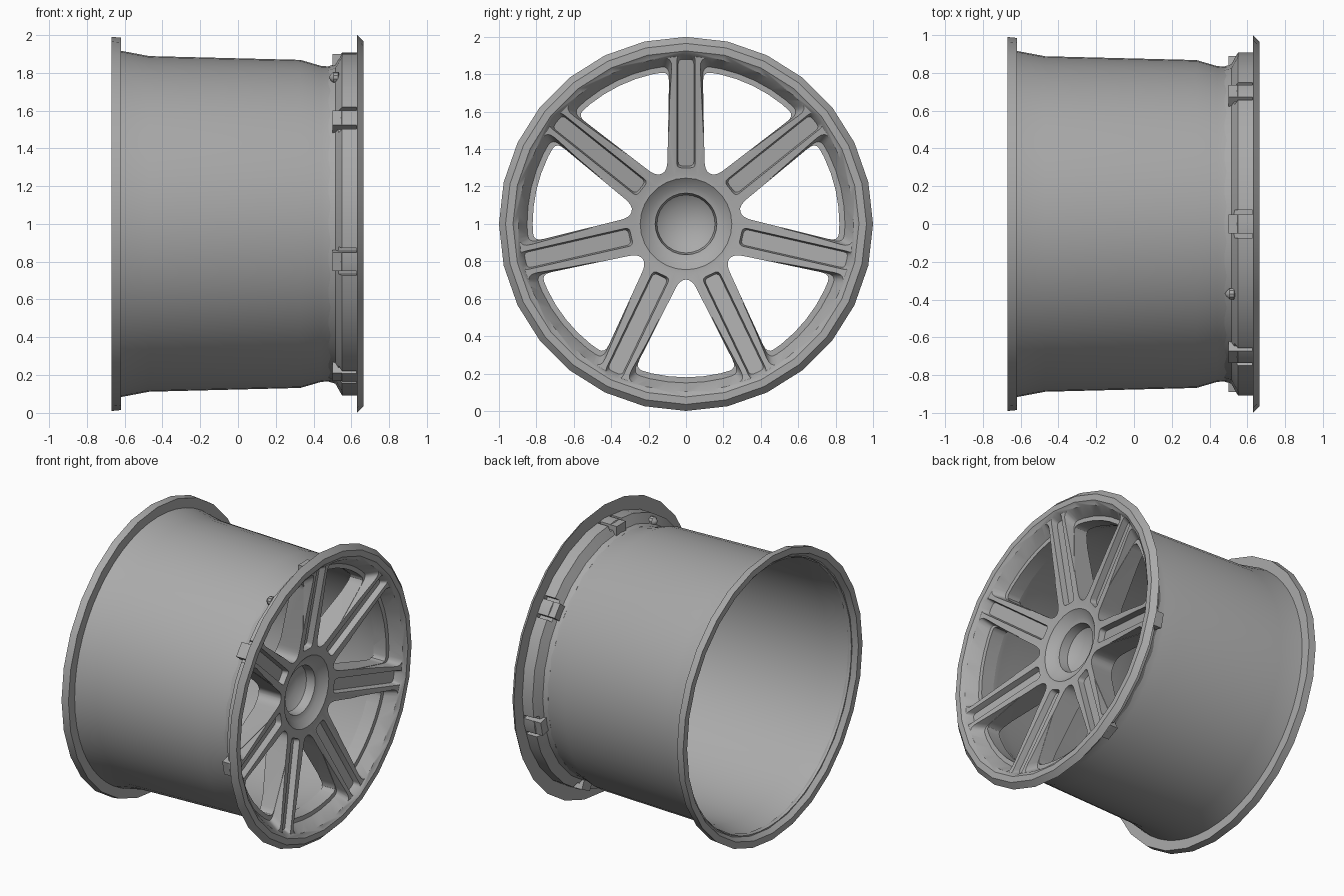
import bpy, bmesh, math
from mathutils import Vector

if "Cube" in bpy.data.objects:
    bpy.data.objects.remove(bpy.data.objects["Cube"])

N = 7                       # spokes
CZ = 1.0                    # axle height
grey = bpy.data.materials.new("dark_grey")
grey.diffuse_color = (0.4, 0.4, 0.4, 1)
grey.use_nodes = True
grey.node_tree.nodes["Principled BSDF"].inputs["Base Color"].default_value = grey.diffuse_color


def finish(bm, name):
    bmesh.ops.recalc_face_normals(bm, faces=bm.faces)
    bmesh.ops.translate(bm, verts=bm.verts, vec=(0, 0, CZ))
    me = bpy.data.meshes.new(name)
    bm.to_mesh(me)
    bm.free()
    me.materials.append(grey)
    ob = bpy.data.objects.new(name, me)
    bpy.context.collection.objects.link(ob)
    return ob


def activate(ob):
    bpy.ops.object.select_all(action='DESELECT')
    ob.select_set(True)
    bpy.context.view_layer.objects.active = ob


def smooth(ob, angle=32):
    activate(ob)
    bpy.ops.object.shade_smooth_by_angle(angle=math.radians(angle))


def lathe(name, profile, steps, closed=True):
    """Revolve (x, radius) points about the x axis."""
    bm = bmesh.new()
    rings = []
    for x, r in profile:
        count = steps if r > 0 else 1
        rings.append([bm.verts.new((x, r * math.sin(2 * math.pi * k / steps),
                                    r * math.cos(2 * math.pi * k / steps)))
                      for k in range(count)])
    pairs = list(zip(rings, rings[1:]))
    if closed:
        pairs.append((rings[-1], rings[0]))
    for a, b in pairs:
        for k in range(steps):
            j = (k + 1) % steps
            quad = [a[k % len(a)], a[j % len(a)], b[j % len(b)], b[k % len(b)]]
            bm.faces.new(list(dict.fromkeys(quad)))
    return finish(bm, name)


def rounded(pts, corners, d, seg=4):
    """Round the listed corners of a 2D loop with short curves."""
    out = []
    for i, p in enumerate(pts):
        p = Vector(p)
        if i not in corners:
            out.append(p)
            continue
        a, b = Vector(pts[i - 1]), Vector(pts[(i + 1) % len(pts)])
        a = p + (a - p).normalized() * min(d, (a - p).length * 0.46)
        b = p + (b - p).normalized() * min(d, (b - p).length * 0.46)
        for k in range(seg + 1):
            t = k / seg
            out.append(a * (1 - t) ** 2 + p * 2 * t * (1 - t) + b * t * t)
    return out


def window(r_in, r_out, w_in, w_out):
    """Wedge between two spokes, as (sideways, radial) points."""
    h_in = math.pi / N - math.asin(w_in / r_in)
    h_out = math.pi / N - math.asin(w_out / r_out)
    polar = [(r_in, -h_in)]
    polar += [(r_out, h_out * (k / 3 - 1)) for k in range(7)] + [(r_in, h_in)]
    pts = [(r * math.sin(a), r * math.cos(a)) for r, a in polar]
    return rounded(pts, (0, 1, 7, 8), 0.055)


def slab(half, r0, r1, d=0.025):
    return rounded([(-half, r0), (-half, r1), (half, r1), (half, r0)], (0, 1, 2, 3), d)


def box(y0, y1, r0, r1):
    return [Vector(p) for p in ((y0, r0), (y0, r1), (y1, r1), (y1, r0))]


def ring_of_prisms(name, pairs, x_lo, x_hi, offset=0.0):
    """Loft each (low loop, high loop) pair and repeat it round the axle."""
    bm = bmesh.new()
    for i in range(N):
        a = 2 * math.pi * i / N + offset
        c, s = math.cos(a), math.sin(a)
        for lo, hi in pairs:
            rows = []
            for loop, fx in ((lo, x_lo), (hi, x_hi)):
                rows.append([bm.verts.new((fx(p.y), p.x * c + p.y * s, p.y * c - p.x * s))
                             for p in loop])
            n = len(lo)
            bm.faces.new(rows[0])
            bm.faces.new(rows[1])
            for k in range(n):
                j = (k + 1) % n
                bm.faces.new((rows[0][k], rows[0][j], rows[1][j], rows[1][k]))
    return finish(bm, name)


def cut(ob, cutter):
    """Subtract the cutter, falling back to another solver if one gives nothing."""
    before = ob.data.copy()
    for solver in ('EXACT', 'MANIFOLD', 'FLOAT'):
        m = ob.modifiers.new("cut", 'BOOLEAN')
        m.operation, m.solver, m.object = 'DIFFERENCE', solver, cutter
        activate(ob)
        bpy.ops.object.modifier_apply(modifier=m.name)
        if len(ob.data.polygons) > len(before.polygons):
            break
        ob.data = before.copy()
    bpy.data.objects.remove(cutter)


# barrel shell
outer = [(-0.64, 0.92), (-0.47, 0.888), (0.33, 0.868), (0.44, 0.836), (0.5, 0.832)]
barrel = lathe("barrel", outer + [(x, r - 0.01) for x, r in reversed(outer)], 56)
smooth(barrel)

# rear lip
lip = lathe("rear_lip", [(-0.67, 0.99), (-0.62, 0.985), (-0.62, 0.905), (-0.67, 0.945)], 28)
smooth(lip)

# front face: hub cup, sloping disc and outer flange in one profile
face = lathe("spoked_face", [
    (0.37, 0), (0.38, 0.1), (0.42, 0.155), (0.48, 0.165), (0.49, 0.2), (0.53, 0.245),
    (0.53, 0.265), (0.645, 0.9), (0.665, 0.925), (0.665, 0.965), (0.63, 1.0),
    (0.63, 0.907), (0.55, 0.907), (0.515, 0.845), (0.48, 0.835), (0.47, 0.81),
    (0.46, 0.7), (0.40, 0.4), (0.34, 0.24), (0.32, 0)], 28, closed=False)

# openings between the spokes, then the wider sloped pocket in front of them
through = window(0.3, 0.82, 0.1, 0.09)
cut(face, ring_of_prisms("window_cutter", [(through, through)],
                         lambda r: 0.1, lambda r: 0.8, math.pi / N))
cut(face, ring_of_prisms("pocket_cutter", [(window(0.32, 0.85, 0.095, 0.088),
                                            window(0.3, 0.925, 0.085, 0.065))],
                         lambda r: 0.57, lambda r: 0.69, math.pi / N))


# long groove down the front of every spoke
def slope(r):
    return 0.53 + (r - 0.265) * 0.181


cut(face, ring_of_prisms("groove_cutter", [(slab(0.042, 0.31, 0.88), slab(0.056, 0.29, 0.92))],
                         lambda r: slope(r) - 0.04, lambda r: slope(r) + 0.04))

# notches behind the flange, either side of each spoke end
notches = [(b, b) for b in (box(-0.074, -0.05, 0.866, 1.1), box(0.05, 0.074, 0.866, 1.1))]
cut(face, ring_of_prisms("notch_cutter", notches, lambda r: 0.4, lambda r: 0.627))
smooth(face)

# blocks at the back of the spoke ends
end = box(-0.05, 0.05, 0.825, 0.9)
ring_of_prisms("spoke_end_blocks", [(end, end)], lambda r: 0.5, lambda r: 0.59)

# valve stem
stem = lathe("valve_stem", [(0.48, 0), (0.49, 0.015), (0.505, 0.03), (0.53, 0.03),
                            (0.535, 0.018), (0.55, 0.018), (0.555, 0)], 10, closed=False)
stem.location = (0, -0.37, 0.775)
smooth(stem)
